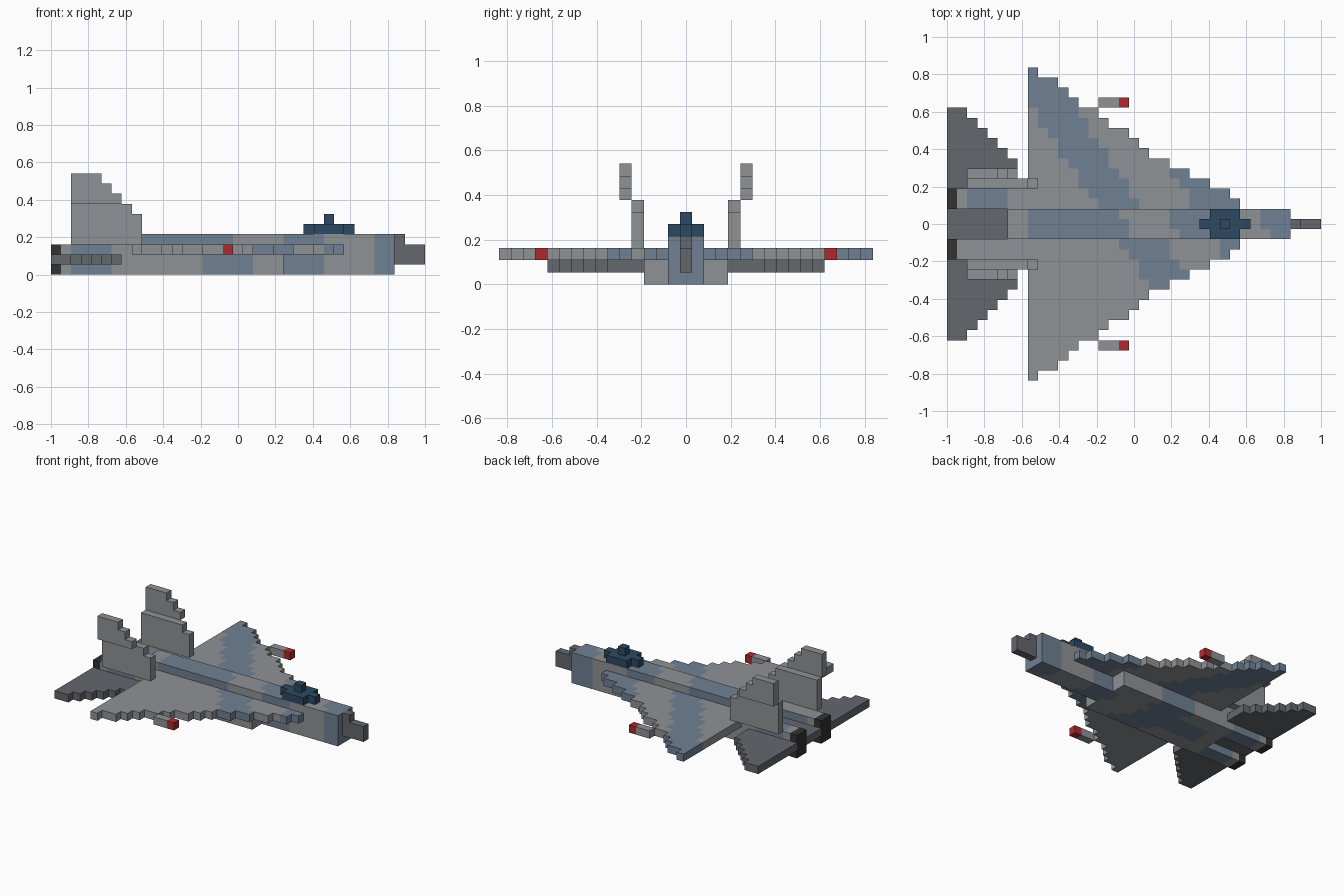
import bpy, bmesh, math
from mathutils import Vector

cube = bpy.data.objects.get("Cube")
if cube:
    bpy.data.objects.remove(cube, do_unlink=True)

U = 2 / 37  # edge length of one block


def lin(c):
    c /= 255
    return c / 12.92 if c <= 0.04045 else ((c + 0.055) / 1.055) ** 2.4


def material(name, *rgb):
    col = (*[lin(c) for c in rgb], 1)
    m = bpy.data.materials.new(name)
    m.use_nodes = True
    m.diffuse_color = col
    b = next(n for n in m.node_tree.nodes if n.type == 'BSDF_PRINCIPLED')
    b.inputs["Base Color"].default_value = col
    b.inputs["Roughness"].default_value = 0.8
    return m


grey = material("light_grey", 143, 146, 149)
blue = material("camouflage_blue", 112, 128, 147)
dark = material("dark_grey", 100, 103, 109)
black = material("nozzle_black", 50, 50, 51)
navy = material("canopy_blue", 45, 74, 98)
red = material("warhead_red", 174, 42, 46)


def block(i0, i1, j0, j1, k0, k1):
    """Cells from i0 to i1 (along), j0 to j1 (across, inclusive), k0 to k1 (up)."""
    return {(i, j, k) for i in range(i0, i1) for j in range(j0, j1 + 1)
            for k in range(k0, k1)}


def build(name, cells, mats, rule=None):
    """Skin of a set of cells; rule(centre, normal) picks the material index."""
    bm = bmesh.new()
    verts = {}

    def vert(p):
        if p not in verts:
            verts[p] = bm.verts.new((-1 + p[0] * U, (p[1] - 0.5) * U, p[2] * U))
        return verts[p]

    for c in cells:
        for axis in range(3):
            a, b = (axis + 1) % 3, (axis + 2) % 3
            for side in (0, 1):
                n = [0, 0, 0]
                n[axis] = 2 * side - 1
                if tuple(c[q] + n[q] for q in range(3)) in cells:
                    continue
                loop = []
                for s, t in ((0, 0), (1, 0), (1, 1), (0, 1)):
                    p = list(c)
                    p[axis] += side
                    p[a] += s
                    p[b] += t
                    loop.append(vert(tuple(p)))
                f = bm.faces.new(loop if side else loop[::-1])
                if rule:
                    mid = Vector((-1 + (c[0] + 0.5) * U, c[1] * U, (c[2] + 0.5) * U))
                    f.material_index = int(rule(mid, n))
    # merge coplanar faces of one colour
    bmesh.ops.dissolve_limit(bm, angle_limit=math.radians(1), verts=bm.verts[:],
                             edges=bm.edges[:], delimit={'MATERIAL'})
    me = bpy.data.meshes.new(name)
    bm.to_mesh(me)
    bm.free()
    for m in mats:
        me.materials.append(m)
    ob = bpy.data.objects.new(name, me)
    bpy.context.collection.objects.link(ob)
    return ob


def bands(x, *limits):
    return any(a < x < b for a, b in limits)


# Camouflage rules: slanted bands across each part
def wing_camo(p, n):
    return bands(p.x + 0.65 * p.y, (-0.14, 0.10), (0.38, 0.62))


def body_camo(p, n):
    return bands(p.x + 0.45 * p.y, (-0.57, -0.05), (0.21, 0.43), (0.70, 1))


def engine_camo(p, n):
    if p.y < 0 and n[2] > 0:
        return False
    return bands(p.x, (-0.90, -0.68)) or bands(p.x + 0.4 * p.y, (-0.27, -0.01))


camo = [grey, blue]

# Fuselage and nose probe
build("fuselage", block(6, 34, -1, 1, 0, 4), camo, body_camo)
build("nose_probe", block(34, 35, 0, 0, 1, 4) | block(35, 37, 0, 0, 1, 3), [dark])

# Canopy: cross-shaped base with a raised block
build("canopy", block(25, 30, 0, 0, 4, 5) | block(26, 29, -1, 1, 4, 5)
      | block(27, 28, 0, 0, 5, 6), [navy])

# Stepped outlines: front end of every row, going outwards
wing_ends = [29, 29, 28, 26, 24, 22, 20, 19, 18, 16, 15, 13, 12, 11, 9]
tail_ends = {4: 7, 5: 7, 6: 7, 7: 6, 8: 5, 9: 4, 10: 3, 11: 2}

# Tailplane bridge between the engines
build("tail_bridge", block(0, 6, -1, 1, 1, 2), [dark])

for side, s in (("left", 1), ("right", -1)):
    def row(i0, i1, j, k0, k1):
        return block(i0, i1, s * j, s * j, k0, k1)

    # Delta wing
    wing = set()
    for j in range(2, 16):
        wing |= row(8, wing_ends[j - 1], j, 2, 3)
    build(side + "_wing", wing, camo, wing_camo)

    # Tailplane
    tail = set()
    for j, end in tail_ends.items():
        tail |= row(0, end, j, 1, 2)
    build(side + "_tailplane", tail, [dark])

    # Engine under the wing, with its nozzle
    engine, nozzle = set(), set()
    for j in (2, 3):
        engine |= row(1, 8, j, 0, 3) | row(8, 23, j, 0, 2)
        nozzle |= row(0, 1, j, 0, 3)
    build(side + "_engine", engine, camo, engine_camo)
    build(side + "_nozzle", nozzle, [black])

    # Stepped fin, with the upper half one block further out
    build(side + "_fin_lower", row(2, 9, 4, 3, 6) | row(2, 8, 4, 6, 7), [grey])
    build(side + "_fin_upper", row(2, 7, 5, 7, 8) | row(2, 6, 5, 8, 9)
          | row(2, 5, 5, 9, 10), [grey])

    # Missile ahead of the wing
    build(side + "_missile", row(15, 17, 12, 2, 3), [grey])
    build(side + "_missile_tip", row(17, 18, 12, 2, 3), [red])
